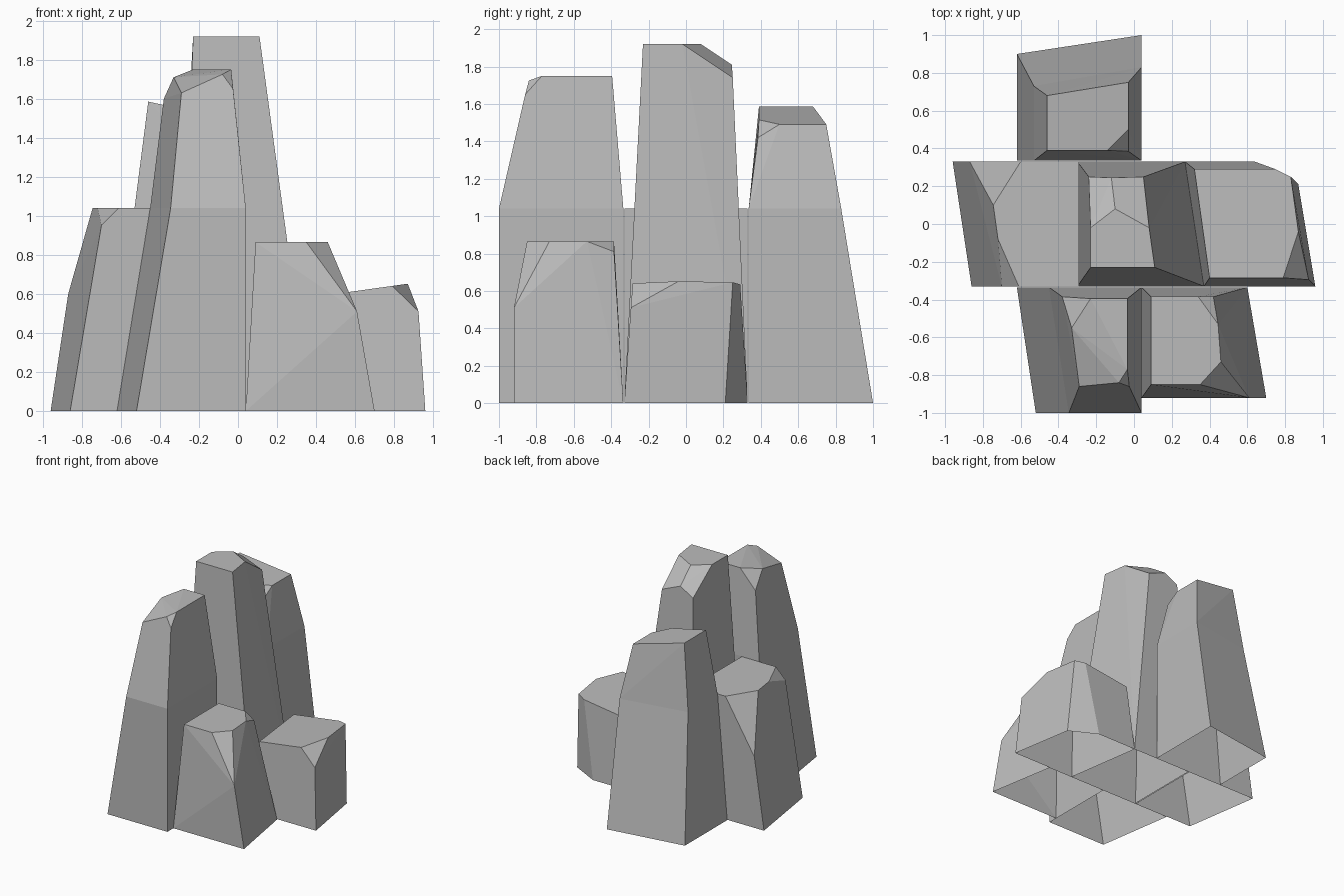
import bpy
import bmesh
import math

if "Cube" in bpy.data.objects:
    bpy.data.objects.remove(bpy.data.objects["Cube"], do_unlink=True)

# One plain stone colour for the whole cluster
stone = bpy.data.materials.new("grey_stone")
stone.use_nodes = True
stone_colour = (0.5, 0.5, 0.5, 1)
stone.diffuse_color = stone_colour
stone.node_tree.nodes["Principled BSDF"].inputs["Base Color"].default_value = stone_colour


def level(outline, height, tilt=0):
    """Lift a flat outline to a height, optionally tilted along x."""
    return [(x, y, height + tilt * x) for x, y in outline]


def add_tier(bm, points):
    """Wrap one solid block of rock around a set of corner points."""
    corners = [bm.verts.new(p) for p in points]
    result = bmesh.ops.convex_hull(bm, input=corners)
    leftovers = set(result["geom_interior"]) | set(result["geom_unused"])
    loose = [v for v in leftovers if isinstance(v, bmesh.types.BMVert)]
    bmesh.ops.delete(bm, geom=loose, context='VERTS')


def rock_column(name, base, crown, shoulder=None, shoulder_height=1.04):
    """Build a tapering column, open underneath, with a chipped crown."""
    bm = bmesh.new()
    foot = level(base, 0)
    open_levels = [0]
    if shoulder:
        ring = level(shoulder, shoulder_height)
        add_tier(bm, foot + ring)
        add_tier(bm, ring + crown)
        open_levels.append(shoulder_height)
    else:
        add_tier(bm, foot + crown)

    # Remove the underside and the hidden walls between tiers
    hidden = [f for f in bm.faces
              if any(all(abs(v.co.z - h) < 0.001 for v in f.verts)
                     for h in open_levels)]
    bmesh.ops.delete(bm, geom=hidden, context='FACES')
    bmesh.ops.remove_doubles(bm, verts=bm.verts[:], dist=0.001)
    bmesh.ops.dissolve_limit(bm, angle_limit=math.radians(2),
                             verts=bm.verts[:], edges=bm.edges[:])

    mesh = bpy.data.meshes.new(name)
    bm.to_mesh(mesh)
    bm.free()
    mesh.materials.append(stone)
    column = bpy.data.objects.new(name, mesh)
    bpy.context.collection.objects.link(column)
    return column


# Tallest column in the middle, two chips on its back corners
rock_column(
    "centre_column",
    base=[(-.3, -.33), (.37, -.33), (.27, .33), (-.3, .33)],
    crown=level([(-.23, -.23), (.11, -.23), (.08, -.02),
                 (-.1, .08), (-.23, -.02)], 1.92)
    + [(.05, .25, 1.74), (-.12, .245, 1.81), (-.24, .25, 1.74)])

# Back column with a sloping crown
rock_column(
    "back_column",
    base=[(-.62, .335), (.04, .335), (.04, 1), (-.62, .9)],
    shoulder=[(-.53, .335), (.04, .335), (.04, .83), (-.53, .73)],
    crown=level([(-.46, .39), (-.46, .68), (-.03, .75),
                 (-.03, .5), (-.14, .39)], 1.484, tilt=-.22)
    + [(-.03, .385, 1.42)])

# Front column, chipped at three corners
rock_column(
    "front_column",
    base=[(-.62, -.335), (.04, -.335), (.04, -1), (-.52, -1)],
    shoulder=[(-.45, -.335), (.04, -.335), (.04, -1), (-.345, -1)],
    crown=level([(-.23, -.395), (-.035, -.395), (-.035, -.77)], 1.75)
    + [(-.38, -.385, 1.6), (-.33, -.55, 1.71), (-.08, -.84, 1.725),
       (-.025, -.86, 1.65), (-.29, -.86, 1.63)])

# Medium column on the model's right
rock_column(
    "right_column",
    base=[(-.96, .33), (-.29, .33), (-.29, -.33), (-.86, -.33)],
    crown=level([(-.6, .33), (-.29, .33), (-.29, -.33), (-.61, -.33),
                 (-.72, -.08), (-.745, .1)], 1.04)
    + [(-.87, .33, .6), (-.7, -.33, .95)])

# Short column at the front left
rock_column(
    "front_left_column",
    base=[(.04, -.335), (.6, -.335), (.7, -.92), (.04, -.92)],
    crown=level([(.09, -.385), (.34, -.385), (.445, -.53), (.46, -.73),
                 (.35, -.85), (.09, -.85)], .865)
    + [(.42, -.385, .81), (.61, -.92, .51)])

# Shortest column on the left, with one corner cut off to the ground
rock_column(
    "left_column",
    base=[(.27, .33), (.64, .33), (.87, .21), (.96, -.33), (.37, -.33)],
    crown=level([(.32, .29), (.75, .29), (.83, .25), (.87, -.04),
                 (.79, -.285), (.4, -.285)], .53, tilt=.14)
    + [(.925, -.295, .51)])
